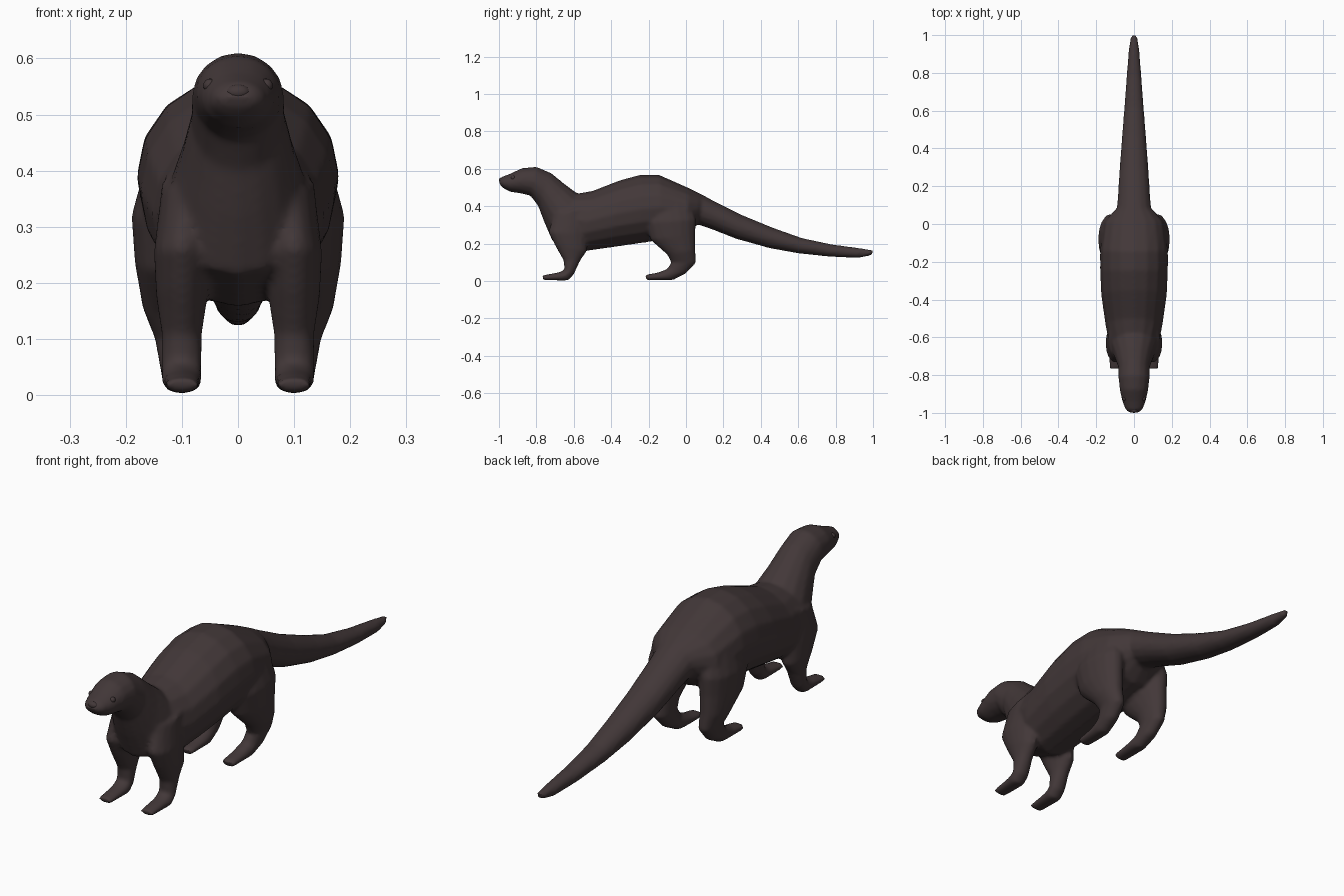
import bpy, bmesh, math
from mathutils import Vector

fur = bpy.data.materials.new("dark brown fur")
fur.diffuse_color = (0.055, 0.039, 0.040, 1)


def loft(bm, stations, cx=0.0):
    """Skin oval rings; station = (y, z of one edge, y, z of other edge, half width, x offset)."""
    n, rings = 16, []
    for y1, z1, y2, z2, hw, *off in stations:
        a, b = Vector((0, y1, z1)), Vector((0, y2, z2))
        mid, half = (a + b) / 2, (a - b) / 2
        x0 = cx * off[0] if off else 0
        rings.append([bm.verts.new(mid + half * math.cos(2 * math.pi * i / n)
                                   + Vector((x0 + hw * math.sin(2 * math.pi * i / n), 0, 0)))
                      for i in range(n)])
    faces = [bm.faces.new(rings[0]), bm.faces.new(rings[-1])]
    for r, s in zip(rings, rings[1:]):
        for i in range(n):
            j = (i + 1) % n
            faces.append(bm.faces.new((r[i], r[j], s[j], s[i])))
    bmesh.ops.recalc_face_normals(bm, faces=faces)


# head, neck and torso: top edge, bottom edge, half width
torso = [
    (-1.0, .535, -.995, .515, .030), (-.985, .557, -.975, .495, .046),
    (-.94, .574, -.94, .477, .062), (-.877, .604, -.875, .467, .076),
    (-.80, .611, -.83, .455, .082), (-.72, .577, -.79, .40, .084),
    (-.65, .52, -.76, .32, .102), (-.58, .468, -.715, .215, .128),
    (-.50, .482, -.56, .157, .152), (-.35, .54, -.40, .18, .174),
    (-.246, .568, -.24, .203, .180), (-.144, .568, -.13, .22, .180),
    (.016, .497, .0, .25, .160), (.07, .47, .06, .30, .11)]
# long tapering tail
tail = [
    (.09, .46, .07, .30, .092), (.14, .433, .14, .276, .086),
    (.30, .353, .27, .225, .077), (.47, .283, .45, .175, .064),
    (.62, .23, .60, .148, .052), (.78, .196, .77, .13, .040),
    (.93, .176, .92, .123, .028), (1.0, .165, .995, .138, .016)]
# legs: front edge, back edge, half width, x position
front_leg = [
    (-.71, .36, -.50, .40, .045, .09), (-.735, .26, -.53, .25, .050, .10),
    (-.70, .19, -.53, .16, .046, .10), (-.655, .11, -.565, .11, .036, .10),
    (-.65, .06, -.60, .035, .036, .10), (-.68, .047, -.63, .003, .036, .10),
    (-.768, .03, -.763, .004, .030, .10)]
hind_leg = [
    (-.22, .40, .03, .42, .055, .11), (-.22, .31, .055, .33, .070, .12),
    (-.19, .22, .05, .25, .064, .12), (-.10, .14, .05, .17, .050, .12),
    (-.08, .10, .055, .10, .038, .11), (-.10, .065, .0, .04, .035, .105),
    (-.15, .046, -.07, .005, .035, .10), (-.218, .033, -.21, .004, .030, .10)]

bm = bmesh.new()
loft(bm, torso + tail)
for side in (-1, 1):
    loft(bm, front_leg, side)
    loft(bm, hind_leg, side)
mesh = bpy.data.meshes.new("body")
bm.to_mesh(mesh)
bm.free()
mesh.materials.append(fur)
body = bpy.data.objects.new("body", mesh)
bpy.context.collection.objects.link(body)

# fuse the parts into one continuous skin
fuse = body.modifiers.new("fuse", 'REMESH')
fuse.mode = 'VOXEL'
fuse.voxel_size = 0.009
fuse.use_smooth_shade = True
soft = body.modifiers.new("soften", 'SMOOTH')
soft.factor = 0.5
soft.iterations = 4


def bump(name, loc, scale):
    bpy.ops.mesh.primitive_uv_sphere_add(segments=12, ring_count=8, radius=1, location=loc)
    ob = bpy.context.object
    ob.name = name
    ob.scale = scale
    ob.data.materials.append(fur)
    bpy.ops.object.shade_smooth()


# eyes and nose
for side, label in ((-1, "right"), (1, "left")):
    bump(label + "_eye", (side * .050, -.925, .552), (.012, .012, .012))
bump("nose", (0, -.985, .54), (.022, .015, .014))
